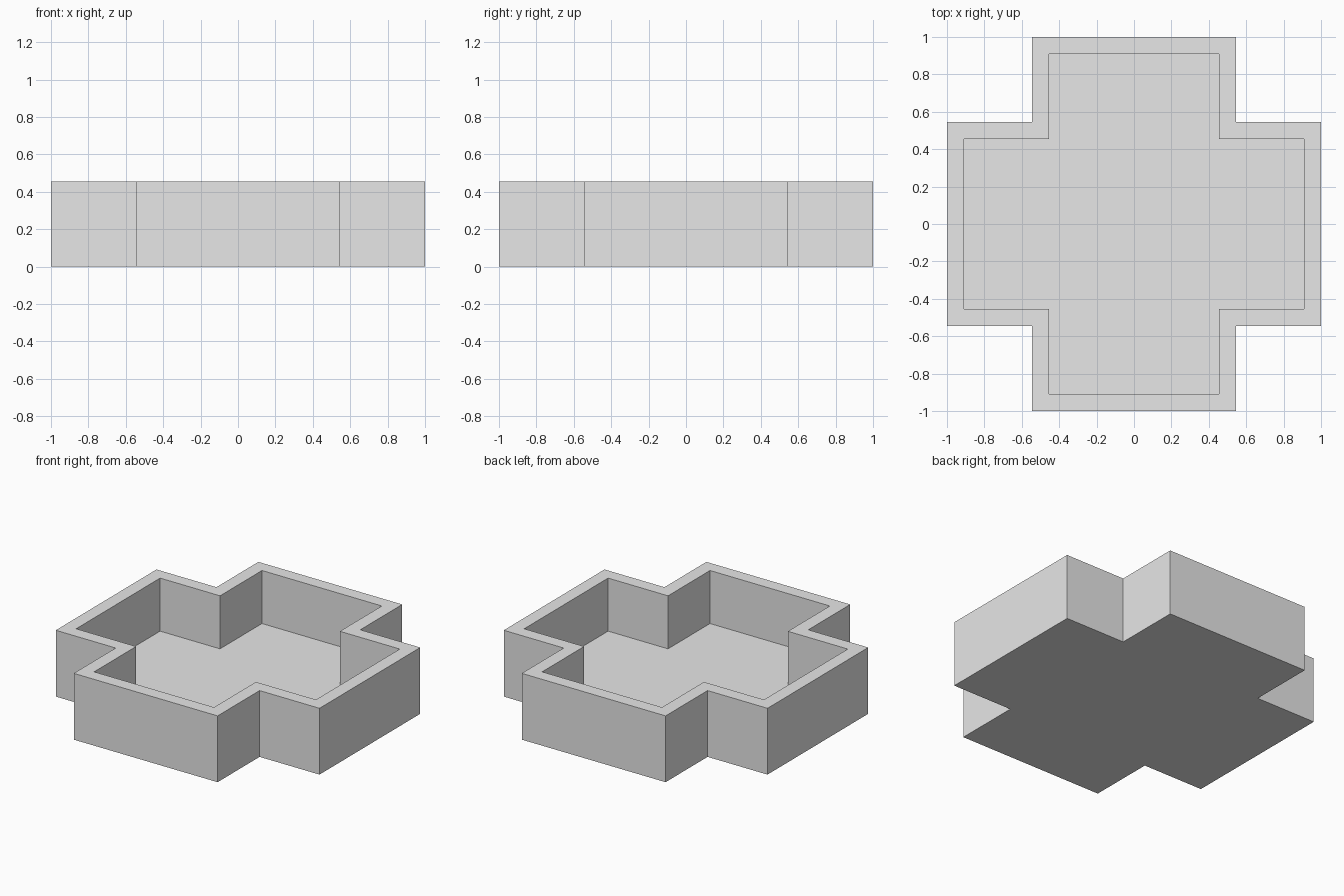
import bpy
import bmesh

cube = bpy.data.objects.get("Cube")
if cube:
    bpy.data.objects.remove(cube, do_unlink=True)

WALL = 1 / 11          # wall and floor thickness
HEIGHT = 5 * WALL
REACH, ARM = 1.0, 6 * WALL

# Plain grey material
grey = bpy.data.materials.new("light_grey")
grey.use_nodes = True
colour = (0.8, 0.8, 0.8, 1)
grey.diffuse_color = colour
grey.node_tree.nodes["Principled BSDF"].inputs["Base Color"].default_value = colour


def cross_ring(bm, reach, arm, z):
    """Twelve vertices of a plus-shaped outline, by quarter turns."""
    ring = []
    x_axis, y_axis = (1, 0), (0, 1)
    for _ in range(4):
        for u, v in ((reach, -arm), (reach, arm), (arm, arm)):
            ring.append(bm.verts.new((u * x_axis[0] + v * y_axis[0],
                                      u * x_axis[1] + v * y_axis[1], z)))
        x_axis, y_axis = y_axis, (-x_axis[0], -x_axis[1])
    return ring


# Open tray: outer walls, flat rim, inner walls, floor and underside
bm = bmesh.new()
rings = [cross_ring(bm, REACH, ARM, 0),
         cross_ring(bm, REACH, ARM, HEIGHT),
         cross_ring(bm, REACH - WALL, ARM - WALL, HEIGHT),
         cross_ring(bm, REACH - WALL, ARM - WALL, WALL)]
for low, high in zip(rings, rings[1:]):
    for i in range(len(low)):
        j = (i + 1) % len(low)
        bm.faces.new((low[i], low[j], high[j], high[i]))
bm.faces.new(rings[-1])
bm.faces.new(reversed(rings[0]))
bmesh.ops.recalc_face_normals(bm, faces=bm.faces)

mesh = bpy.data.meshes.new("cross_tray")
bm.to_mesh(mesh)
bm.free()
mesh.materials.append(grey)
tray = bpy.data.objects.new("cross_tray", mesh)
bpy.context.collection.objects.link(tray)
